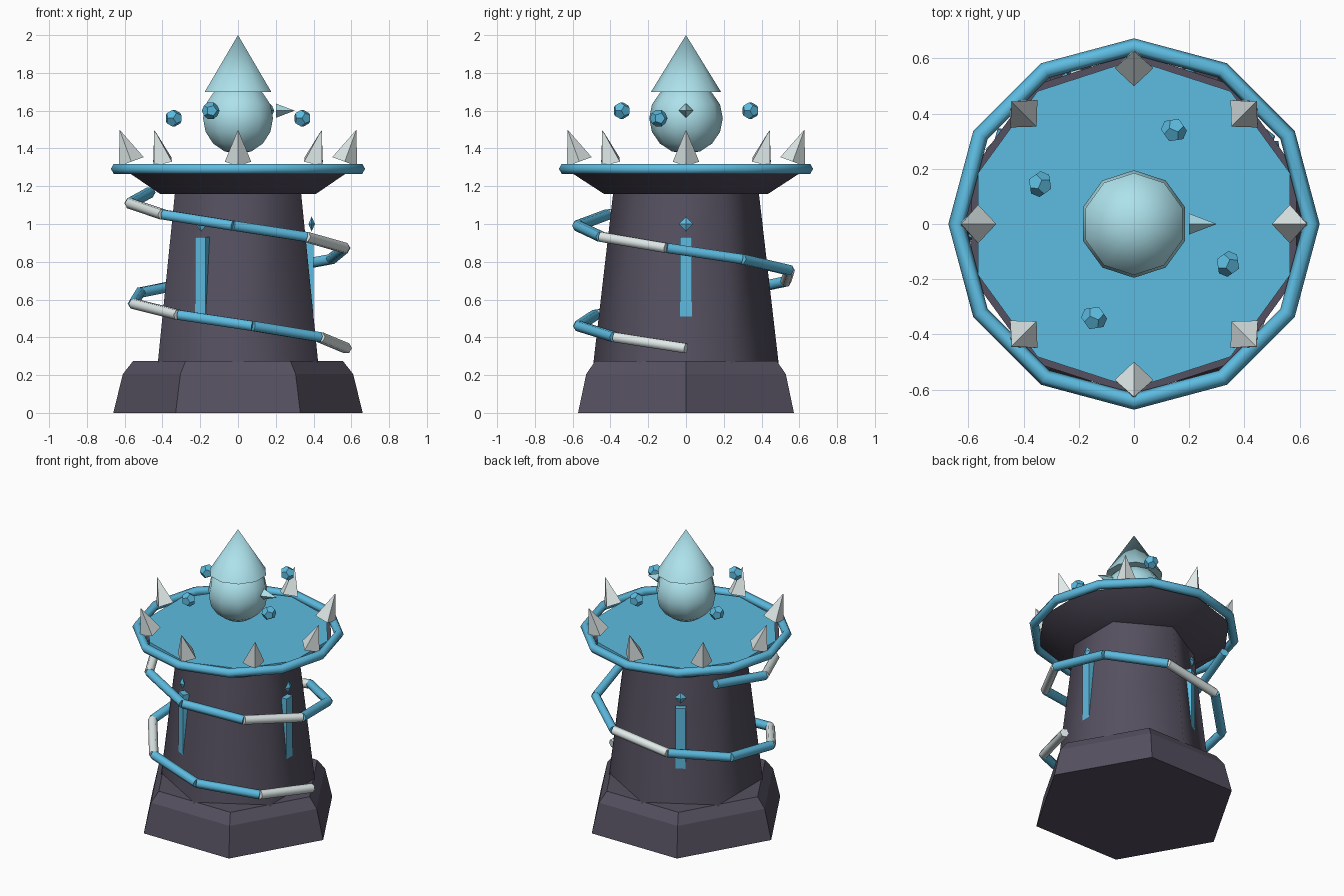
import bpy, bmesh
from math import sin, cos, pi, radians
from mathutils import Vector, Matrix

if "Cube" in bpy.data.objects:
    bpy.data.objects.remove(bpy.data.objects["Cube"])


def mat(name, r, g, b):
    m = bpy.data.materials.new(name)
    m.diffuse_color = (r, g, b, 1)
    m.use_nodes = True
    m.node_tree.nodes["Principled BSDF"].inputs["Base Color"].default_value = m.diffuse_color
    return m


STONE = mat("dark_stone", 0.09, 0.08, 0.115)
BLUE = mat("bright_blue", 0.11, 0.5, 0.75)
PALE = mat("pale_ice", 0.42, 0.76, 0.84)
WHITE = mat("frost_white", 0.74, 0.81, 0.81)


def finish(name, bm, material, smooth=None, matrix=None):
    bmesh.ops.remove_doubles(bm, verts=bm.verts, dist=1e-5)
    bmesh.ops.recalc_face_normals(bm, faces=bm.faces)
    if matrix:
        bm.transform(matrix)
    me = bpy.data.meshes.new(name)
    bm.to_mesh(me)
    bm.free()
    me.materials.append(material)
    ob = bpy.data.objects.new(name, me)
    bpy.context.collection.objects.link(ob)
    if smooth:
        bpy.ops.object.select_all(action='DESELECT')
        ob.select_set(True)
        bpy.context.view_layer.objects.active = ob
        bpy.ops.object.shade_smooth_by_angle(angle=radians(smooth))
    return ob


def lathe(name, profile, sides, start, material, smooth=None, matrix=None):
    """Closed solid of revolution; first corner at angle `start` degrees."""
    bm = bmesh.new()
    angles = [radians(start) + 2 * pi * i / sides for i in range(sides)]
    rings = []
    for r, z in profile:
        if r == 0:
            rings.append([bm.verts.new((0, 0, z))] * sides)
        else:
            rings.append([bm.verts.new((r * cos(a), r * sin(a), z)) for a in angles])
    for lo, hi in zip(rings, rings[1:]):
        for i in range(sides):
            j = (i + 1) % sides
            bm.faces.new(list(dict.fromkeys((lo[i], lo[j], hi[j], hi[i]))))
    for (r, z), ring in zip((profile[0], profile[-1]), (rings[0], rings[-1])):
        if r:
            bm.faces.new(ring)
    return finish(name, bm, material, smooth, matrix)


def spin(a):
    return Matrix.Rotation(a, 4, 'Z')


# Tower body
lathe("base", [(0.66, 0), (0.61, 0.205), (0.555, 0.275)], 6, 0, STONE)
lathe("shaft", [(0.492, 0.25), (0.385, 1.17)], 6, 90, STONE, 65)
lathe("flared_crown", [(0.435, 1.16), (0.62, 1.28)], 10, 90, STONE, 40)
lathe("platform", [(0.595, 1.27), (0.595, 1.3)], 10, 90, BLUE)

# Rim ring around the platform
bm = bmesh.new()
ring = [[bm.verts.new(spin(i * pi / 6) @ Vector((0.643 + 0.03 * cos(j * pi / 3), 0,
         1.292 + 0.03 * sin(j * pi / 3)))) for j in range(6)] for i in range(12)]
for i in range(12):
    for j in range(6):
        a, b = ring[i], ring[(i + 1) % 12]
        bm.faces.new((a[j], b[j], b[(j + 1) % 6], a[(j + 1) % 6]))
finish("rim_ring", bm, BLUE, 65)

# Outward leaning crown spikes
for i in range(8):
    m = spin(i * pi / 4) @ Matrix.Translation((0.565, 0, 1.33)) @ Matrix.Rotation(0.35, 4, 'Y')
    lathe(f"spike_{i}", [(0.07, 0), (0, 0.18)], 4, 0, WHITE, None, m)

# Floating orb with pointed cap and side thorn
orb = [(0 if k in (0, 8) else 0.195 * sin(pi * k / 8), 1.56 - 0.19 * cos(pi * k / 8)) for k in range(9)]
lathe("orb", orb, 10, 90, PALE, 50)
lathe("pointed_cap", [(0.185, 1.7), (0, 2.0)], 10, 90, PALE, 50)
lathe("orb_thorn", [(0.038, 0), (0, 0.1)], 4, 0, PALE, None,
      Matrix.Translation((0.2, 0, 1.6)) @ Matrix.Rotation(pi / 2, 4, 'Y'))

# Small dodecahedron crystals around the orb
G = (1 + 5 ** 0.5) / 2
for i in range(4):
    bm = bmesh.new()
    signs = (-1, 1)
    pts = [(x, y, z) for x in signs for y in signs for z in signs]
    for s in signs:
        for t in signs:
            pts += [(0, s / G, t * G), (s / G, t * G, 0), (t * G, 0, s / G)]
    for p in pts:
        bm.verts.new(Vector(p) * 0.047 / 3 ** 0.5)
    bmesh.ops.convex_hull(bm, input=bm.verts)
    bmesh.ops.dissolve_limit(bm, angle_limit=0.05, verts=bm.verts, edges=bm.edges)
    a = radians(67 + 90 * i)
    pos = Matrix.Translation((0.37 * cos(a), 0.37 * sin(a), 1.56 if i % 2 else 1.6))
    finish(f"crystal_{i}", bm, BLUE, None, pos @ spin(a))

# Glowing slit windows with a diamond above each
for i in range(3):
    turn = spin(i * 2 * pi / 3)
    bm = bmesh.new()
    bmesh.ops.create_cube(bm, size=1)
    box = Matrix.Translation((0.38, 0, 0.715)) @ Matrix.Diagonal((0.04, 0.066, 0.43, 1))
    finish(f"slit_window_{i}", bm, BLUE, None, turn @ box)
    gem = Matrix.Translation((0.39, 0, 1.0)) @ Matrix.Diagonal((0.45, 1, 1, 1))
    lathe(f"window_diamond_{i}", [(0, -0.04), (0.038, 0), (0, 0.04)], 4, 0, BLUE, None, turn @ gem)

# Spiral of straight tubes climbing the shaft
STEP = radians(-41.14)
path = [Vector((0.575 * cos(k * STEP), 0.575 * sin(k * STEP), 0.342 + 0.059 * k)) for k in range(15)]
for k, (p, q) in enumerate(zip(path, path[1:])):
    d = q - p
    m = Matrix.Translation(p) @ d.to_track_quat('Z', 'Y').to_matrix().to_4x4()
    lathe(f"spiral_tube_{k}", [(0.03, 0), (0.03, d.length)], 6, 0,
          BLUE if k % 3 else WHITE, 65, m)
